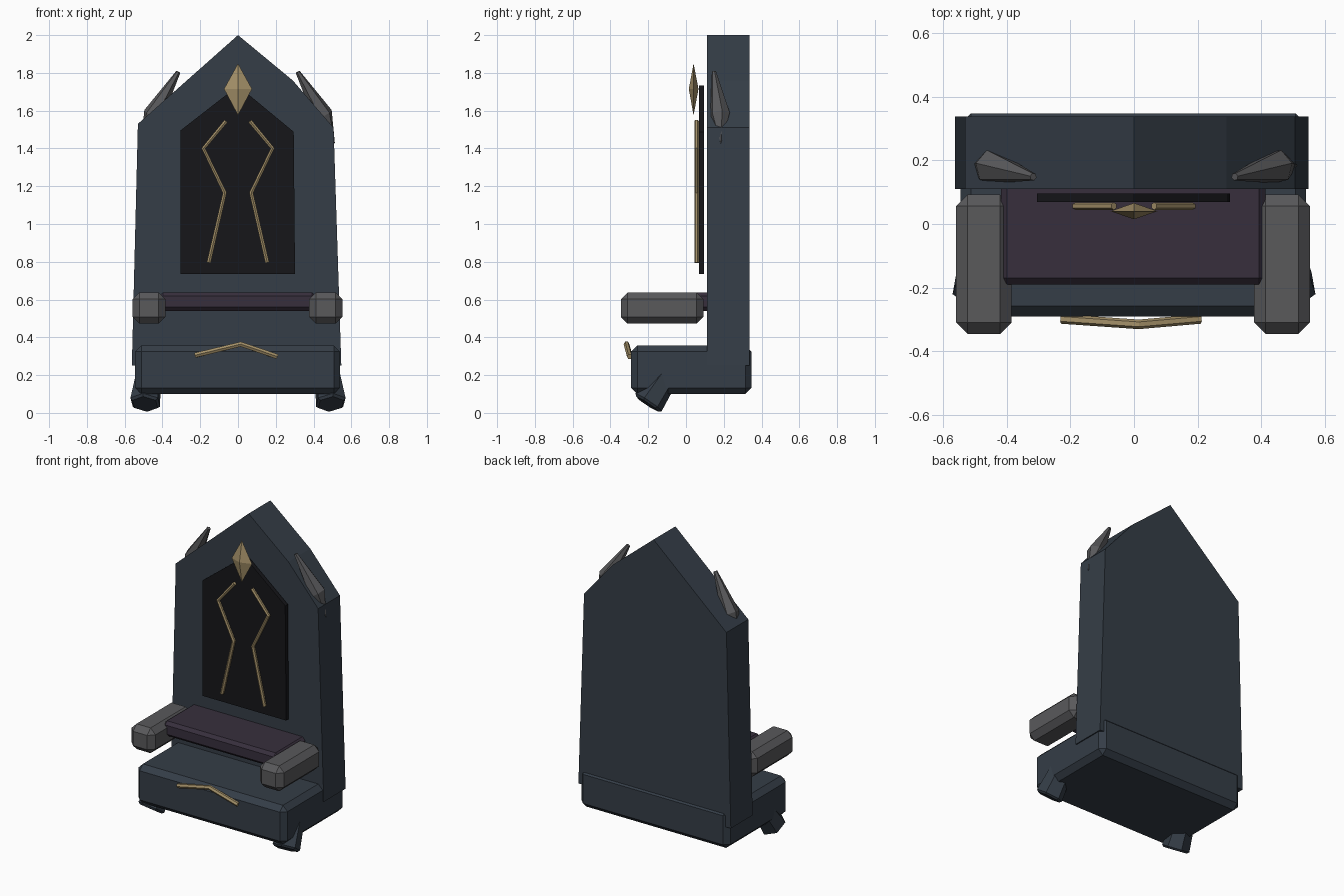
import bpy, bmesh
from mathutils import Vector, Matrix

if "Cube" in bpy.data.objects:
    bpy.data.objects.remove(bpy.data.objects["Cube"])


def material(name, rgb):
    m = bpy.data.materials.new(name)
    m.diffuse_color = (*rgb, 1)
    m.use_nodes = True
    m.node_tree.nodes["Principled BSDF"].inputs["Base Color"].default_value = m.diffuse_color
    return m


STONE = material("dark_stone", (0.035, 0.047, 0.063))
BLACK = material("black_inlay", (0.008, 0.008, 0.01))
GREY = material("grey_stone", (0.10, 0.10, 0.105))
GOLD = material("gold", (0.37, 0.28, 0.14))
CLOTH = material("cushion", (0.038, 0.028, 0.046))


def finish(name, bm, mat):
    bmesh.ops.recalc_face_normals(bm, faces=bm.faces)
    me = bpy.data.meshes.new(name)
    bm.to_mesh(me)
    bm.free()
    me.materials.append(mat)
    ob = bpy.data.objects.new(name, me)
    bpy.context.collection.objects.link(ob)
    return ob


def box(name, lo, hi, bevel, mat):
    lo, hi = Vector(lo), Vector(hi)
    bm = bmesh.new()
    bmesh.ops.create_cube(bm, size=1, matrix=Matrix.Translation((lo + hi) / 2) @ Matrix.Diagonal((*(hi - lo), 1)))
    bmesh.ops.bevel(bm, geom=bm.edges[:], offset=bevel, segments=1, affect='EDGES')
    return finish(name, bm, mat)


def slab(name, outline, y0, y1, mat):
    # front outline (x, z) extruded along y
    bm = bmesh.new()
    face = bm.faces.new([bm.verts.new((x, y0, z)) for x, z in outline])
    new = bmesh.ops.extrude_face_region(bm, geom=[face])["geom"]
    bmesh.ops.translate(bm, vec=(0, y1 - y0, 0), verts=[v for v in new if isinstance(v, bmesh.types.BMVert)])
    return finish(name, bm, mat)


def cone(bm, a, b, r1, r2, sides):
    # tapered prism from point a to point b
    a, b = Vector(a), Vector(b)
    d = b - a
    m = Matrix.Translation((a + b) / 2) @ d.to_track_quat('Z', 'Y').to_matrix().to_4x4()
    bmesh.ops.create_cone(bm, cap_ends=True, segments=sides, radius1=r1, radius2=r2, depth=d.length, matrix=m)


def strip(name, points, radius):
    cu = bpy.data.curves.new(name, 'CURVE')
    cu.dimensions = '3D'
    cu.bevel_depth = radius
    cu.bevel_resolution = 1
    cu.use_fill_caps = True
    sp = cu.splines.new('POLY')
    sp.points.add(len(points) - 1)
    for p, co in zip(sp.points, points):
        p.co = (*co, 1)
    sp.use_smooth = False
    cu.materials.append(GOLD)
    ob = bpy.data.objects.new(name, cu)
    bpy.context.collection.objects.link(ob)


# base block, backrest and inlay
box("base", (-0.545, -0.29, 0.10), (0.54, 0.347, 0.357), 0.033, STONE)
slab("backrest", [(-0.562, 0.25), (0.547, 0.25), (0.506, 1.51), (0.29, 1.76), (0, 2.0), (-0.53, 1.53)],
     0.11, 0.337, STONE)
slab("back_inlay", [(-0.305, 0.735), (0.302, 0.735), (0.295, 1.488), (0, 1.732), (-0.305, 1.495)],
     0.069, 0.096, BLACK)

# seat and armrests
box("seat", (-0.418, -0.19, 0.54), (0.412, 0.15, 0.638), 0.02, CLOTH)
for side, x0, x1 in (("left", -0.558, -0.384), ("right", 0.377, 0.552)):
    box(side + "_armrest", (x0, -0.345, 0.472), (x1, 0.092, 0.638), 0.036, GREY)

for side, s in (("left", -1), ("right", 1)):
    # front feet, tilted forward and outward
    bm = bmesh.new()
    cone(bm, (s * 0.475, -0.11, 0.205), (s * 0.492, -0.205, 0.062), 0.07, 0.086, 6)
    bmesh.ops.bevel(bm, geom=[e for e in bm.edges if all(v.co.z < 0.13 for v in e.verts)],
                    offset=0.012, segments=1, affect='EDGES')
    low = min(v.co.z for v in bm.verts)
    bmesh.ops.translate(bm, vec=(0, 0, 0.006 - low), verts=bm.verts[:])
    finish(side + "_front_foot", bm, STONE)
    # shoulder spikes
    bm = bmesh.new()
    mid = (s * 0.45, 0.18, 1.575)
    cone(bm, mid, (s * 0.316, 0.148, 1.805), 0.055, 0.012, 6)
    bmesh.ops.delete(bm, geom=[f for f in bm.faces if len(f.verts) == 6 and f.calc_area() > 0.004], context='FACES_ONLY')
    rim = [e for e in bm.edges if e.is_boundary]
    tail = bm.verts.new((s * 0.513, 0.185, 1.425))
    for e in rim:
        bm.faces.new((*e.verts, tail))
    finish(side + "_spike", bm, GREY)
    # zigzag gold lines on the inlay
    strip(side + "_gold_line", [(s * x, 0.056, z) for x, z in
                                ((0.063, 1.545), (0.183, 1.40), (0.07, 1.165), (0.155, 0.795))], 0.012)

# gold diamond
bm = bmesh.new()
ring = [bm.verts.new(p) for p in ((0.074, 0.04, 1.715), (0, 0.066, 1.715), (-0.074, 0.04, 1.715), (0, 0.015, 1.715))]
for z in (1.85, 1.575):
    tip = bm.verts.new((0, 0.04, z))
    for i in range(4):
        bm.faces.new((ring[i], ring[(i + 1) % 4], tip))
finish("gold_diamond", bm, GOLD)

# gold chevron on the base
strip("base_chevron", [(-0.228, -0.298, 0.305), (0.015, -0.315, 0.364), (0.208, -0.298, 0.298)], 0.015)
